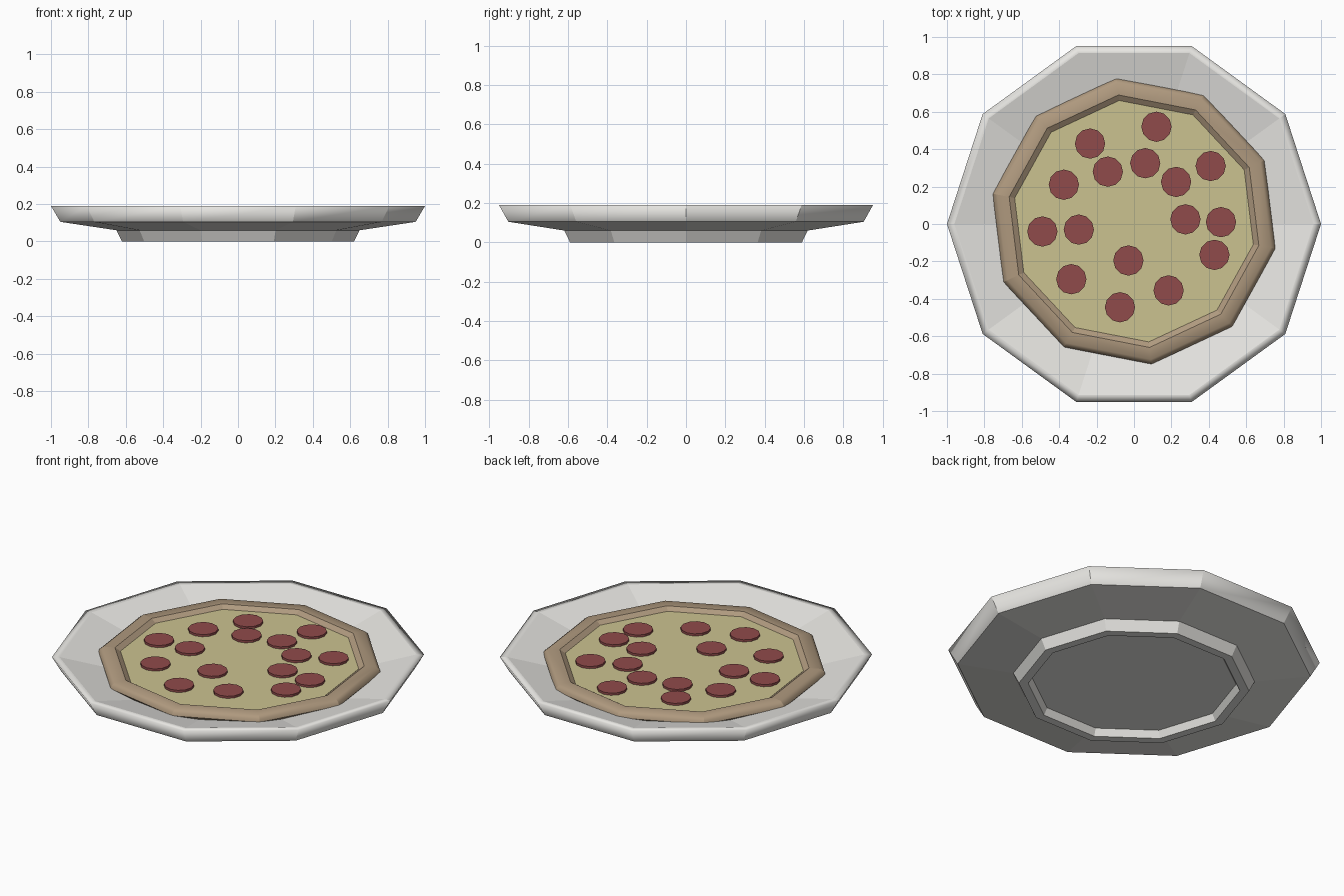
import bpy
import bmesh
from math import cos, sin, radians, tau

cube = bpy.data.objects.get("Cube")
if cube:
    bpy.data.objects.remove(cube, do_unlink=True)


def material(name, rgb):
    mat = bpy.data.materials.new(name)
    mat.use_nodes = True
    color = (*rgb, 1)
    mat.diffuse_color = color
    bsdf = mat.node_tree.nodes["Principled BSDF"]
    bsdf.inputs["Base Color"].default_value = color
    bsdf.inputs["Roughness"].default_value = 0.7
    return mat


def lathe(name, profile, mat, sides=10, turn=0, center=(0, 0), soft=()):
    """Revolve (radius, height) points; ends on the axis become caps.
    Ring edges whose profile index is in soft are shaded smooth."""
    bm = bmesh.new()
    rings = []
    for r, z in profile:
        if r == 0:
            rings.append([bm.verts.new((0, 0, z))] * sides)
        else:
            angles = [turn + tau * i / sides for i in range(sides)]
            rings.append([bm.verts.new((r * cos(a), r * sin(a), z)) for a in angles])
    for a, b in zip(rings, rings[1:]):
        for i in range(sides):
            j = (i + 1) % sides
            quad = list(dict.fromkeys((a[i], a[j], b[j], b[i])))
            bm.faces.new(quad).smooth = bool(soft)
    bmesh.ops.recalc_face_normals(bm, faces=bm.faces)
    soft_rings = [set(rings[k]) for k in soft]
    for e in bm.edges:
        e.smooth = any(set(e.verts) <= ring for ring in soft_rings)
    # Join the fan triangles of flat caps into single faces
    bmesh.ops.dissolve_limit(bm, angle_limit=radians(1), verts=bm.verts, edges=bm.edges)
    mesh = bpy.data.meshes.new(name)
    bm.to_mesh(mesh)
    bm.free()
    mesh.materials.append(mat)
    obj = bpy.data.objects.new(name, mesh)
    obj.location = (*center, 0)
    bpy.context.collection.objects.link(obj)
    return obj


china = material("plate white", (0.80, 0.79, 0.76))
dough = material("crust brown", (0.43, 0.32, 0.21))
cheese_mat = material("cheese yellow", (0.60, 0.54, 0.28))
meat = material("pepperoni red", (0.28, 0.07, 0.07))

# Plate: recessed underside, foot ring, sloping body, rolled rim, dished top
lathe("plate", [(0, 0.04), (0.55, 0.04), (0.57, 0), (0.62, 0), (0.65, 0.06),
                (0.95, 0.105), (1, 0.19), (0.96, 0.19), (0.60, 0.10), (0, 0.10)],
      china, soft=(6,))

# Pizza crust and cheese, turned slightly on the plate
turn = radians(25)
middle = (0, 0.015)
lathe("crust", [(0, 0.105), (0.74, 0.115), (0.77, 0.145), (0.765, 0.162),
                (0.745, 0.178), (0.68, 0.178), (0.65, 0.158), (0.63, 0.150), (0, 0.150)],
      dough, turn=turn, center=middle, soft=(3, 4))
lathe("cheese", [(0, 0.14), (0.65, 0.14), (0.65, 0.159), (0, 0.159)],
      cheese_mat, turn=turn, center=middle)

# Pepperoni slices
spots = [(0.12, 0.52), (-0.235, 0.43), (0.06, 0.325), (-0.14, 0.28),
         (0.41, 0.31), (0.225, 0.225), (-0.375, 0.21), (-0.49, -0.04),
         (-0.295, -0.03), (0.275, 0.025), (0.465, 0.01), (0.43, -0.165),
         (-0.03, -0.195), (-0.335, -0.295), (0.185, -0.355), (-0.075, -0.445)]
for spot in spots:
    lathe("pepperoni", [(0, 0.15), (0.081, 0.15), (0.081, 0.172), (0, 0.172)],
          meat, sides=12, center=spot)
